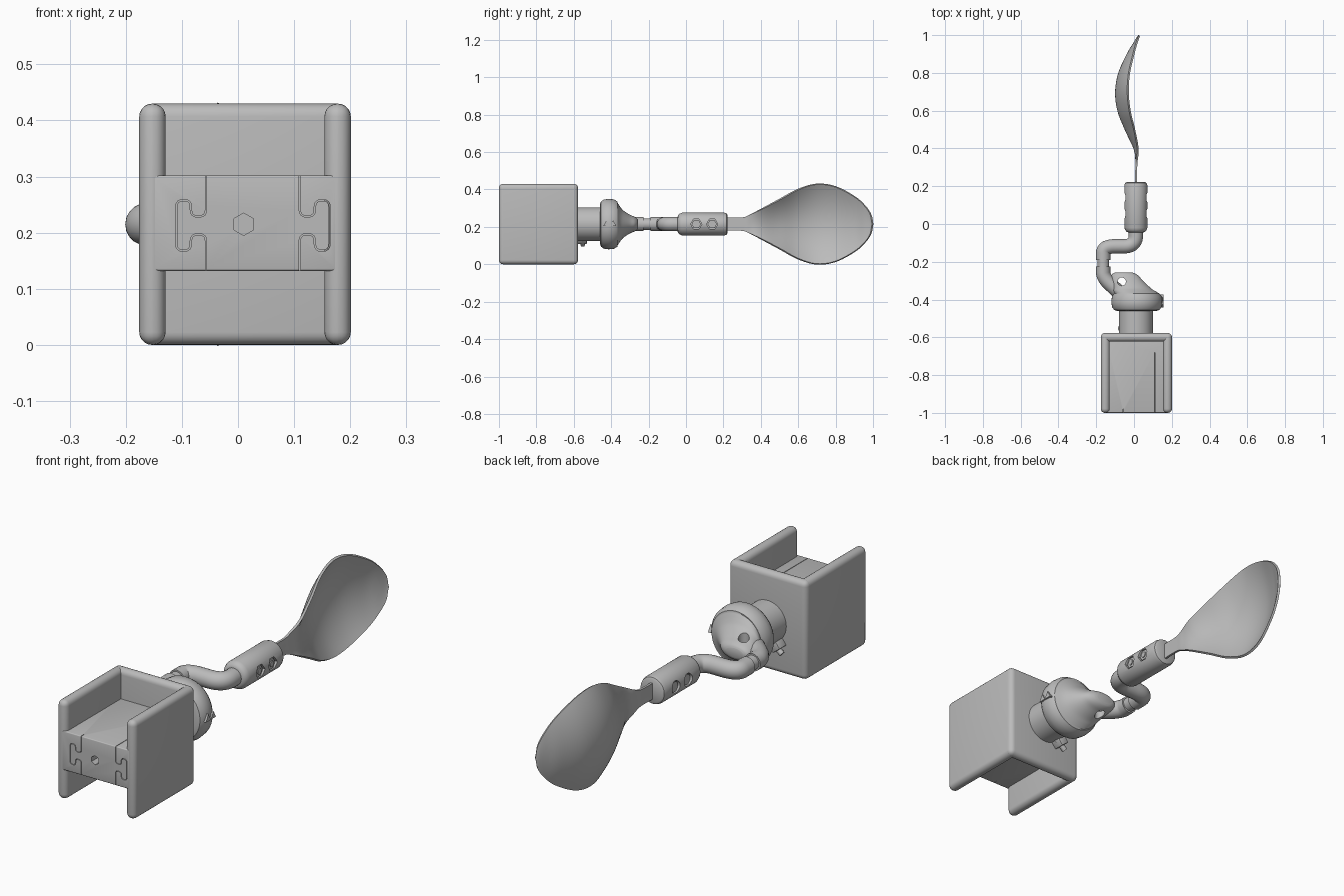
import bpy, bmesh, math
from mathutils import Vector

if "Cube" in bpy.data.objects:
    bpy.data.objects.remove(bpy.data.objects["Cube"], do_unlink=True)

grey = bpy.data.materials.new("plain_grey")
grey.use_nodes = True
GREY = (0.5, 0.5, 0.5, 1)
grey.diffuse_color = GREY
grey.node_tree.nodes["Principled BSDF"].inputs["Base Color"].default_value = GREY

CX, CZ = 0.01, 0.215   # main axis of the arm


def select(ob):
    bpy.ops.object.select_all(action='DESELECT')
    ob.select_set(True)
    bpy.context.view_layer.objects.active = ob


def from_bmesh(name, bm):
    bmesh.ops.recalc_face_normals(bm, faces=bm.faces)
    me = bpy.data.meshes.new(name)
    bm.to_mesh(me)
    bm.free()
    ob = bpy.data.objects.new(name, me)
    bpy.context.collection.objects.link(ob)
    me.materials.append(grey)
    return ob


def modify(ob, kind, **settings):
    mod = ob.modifiers.new(kind.lower(), kind)
    for key, value in settings.items():
        setattr(mod, key, value)
    select(ob)
    bpy.ops.object.modifier_apply(modifier=mod.name)


def smooth(ob, angle=35):
    select(ob)
    bpy.ops.object.shade_smooth_by_angle(angle=math.radians(angle))


def cut(ob, cutter):
    modify(ob, 'BOOLEAN', object=cutter, operation='DIFFERENCE', solver='EXACT')
    bpy.data.objects.remove(cutter, do_unlink=True)


def box(name, lo, hi, bevel, segments=5):
    bm = bmesh.new()
    bmesh.ops.create_cube(bm, size=1)
    for v in bm.verts:
        v.co = [l + (c + 0.5) * (h - l) for c, l, h in zip(v.co, lo, hi)]
    ob = from_bmesh(name, bm)
    modify(ob, 'BEVEL', width=bevel, segments=segments)
    smooth(ob)
    return ob


def rod(name, centre, radius, depth, axis, sides=32):
    turn = {'x': (0, math.pi / 2, 0), 'y': (math.pi / 2, 0, 0), 'z': (0, 0, 0)}[axis]
    bpy.ops.mesh.primitive_cylinder_add(vertices=sides, radius=radius, depth=depth,
                                        location=centre, rotation=turn)
    ob = bpy.context.object
    ob.name = name
    ob.data.materials.append(grey)
    smooth(ob)
    return ob


def loft(name, sections, sides=64):
    """Capped skin through ellipses (y, centre x, half width, half height)."""
    bm = bmesh.new()
    rings = []
    for y, cx, rx, rz in sections:
        angles = [2 * math.pi * i / sides for i in range(sides)]
        rings.append([bm.verts.new((cx + rx * math.cos(a), y, CZ + rz * math.sin(a))) for a in angles])
    for a, b in zip(rings, rings[1:]):
        for i in range(sides):
            j = (i + 1) % sides
            bm.faces.new((a[i], a[j], b[j], b[i]))
    bm.faces.new(rings[0])
    bm.faces.new(rings[-1])
    ob = from_bmesh(name, bm)
    smooth(ob)
    return ob


def spline(rows, steps):
    """Smooth curve through rows of values."""
    pts = [Vector(r) for r in rows]
    pts = [2 * pts[0] - pts[1]] + pts + [2 * pts[-1] - pts[-2]]
    out = []
    for a, b, c, d in zip(pts, pts[1:], pts[2:], pts[3:]):
        for i in range(steps):
            t = i / steps
            out.append(0.5 * (2 * b + (c - a) * t + (2 * a - 5 * b + 4 * c - d) * t ** 2
                              + (3 * b - a - 3 * c + d) * t ** 3))
    return out + [pts[-2]]


def round_corners(points, radius, steps=10):
    pts = [Vector(p) for p in points]
    out = [pts[0]]
    for a, b, c in zip(pts, pts[1:], pts[2:]):
        p = b + (a - b).normalized() * min(radius, (a - b).length * 0.49)
        q = b + (c - b).normalized() * min(radius, (c - b).length * 0.49)
        for i in range(steps + 1):
            t = i / steps
            out.append(p * (1 - t) ** 2 + b * 2 * t * (1 - t) + q * t ** 2)
    return out + [pts[-1]]


def pipe(name, points, bend):
    cu = bpy.data.curves.new(name, 'CURVE')
    cu.dimensions = '3D'
    cu.bevel_depth, cu.bevel_resolution, cu.use_fill_caps = 0.038, 8, True
    path = round_corners([(x, y, CZ) for x, y in points], bend)
    sp = cu.splines.new('POLY')
    sp.points.add(len(path) - 1)
    for p, v in zip(sp.points, path):
        p.co = (*v, 1)
    ob = bpy.data.objects.new(name, cu)
    bpy.context.collection.objects.link(ob)
    cu.materials.append(grey)
    select(ob)
    bpy.ops.object.convert(target='MESH')
    smooth(bpy.context.object)


def seam_cutter(points, depth, half=0.0012):
    """Thin upright wall following a path of (x, z), used to cut a seam."""
    path = round_corners([(x, 0, z) for x, z in points], 0.012, 4)
    bm = bmesh.new()
    rings = []
    for i, p in enumerate(path):
        d = (path[min(i + 1, len(path) - 1)] - path[max(i - 1, 0)]).normalized()
        side = Vector((-d.z, 0, d.x)) * half
        rings.append([bm.verts.new((q.x, y, q.z)) for q, y in
                      ((p - side, -1.02), (p + side, -1.02), (p + side, depth), (p - side, depth))])
    for a, b in zip(rings, rings[1:]):
        for i in range(4):
            j = (i + 1) % 4
            bm.faces.new((a[i], a[j], b[j], b[i]))
    bm.faces.new(rings[0])
    bm.faces.new(rings[-1])
    return from_bmesh("seam_cutter", bm)


# Clamp housing: two side walls, a back wall and a bridge block
R = 0.0228
box("right_wall", (-0.176, -1, 0), (-0.129, -0.58, 0.43), R)
box("left_wall", (0.154, -1, 0), (0.201, -0.58, 0.43), R)
box("back_wall", (-0.176, -0.623, 0), (0.201, -0.577, 0.43), R)
bridge = box("bridge_block", (-0.152, -0.9995, 0.132), (0.177, -0.6, 0.302), 0.004, 3)
cut(bridge, rod("hex_cutter", (CX, -1, CZ), 0.02, 0.2, 'y', 6))
for x, out, depth in ((-0.057, -1, -0.98), (0.11, 1, -0.68)):
    half = [(0, 0.1), (0, 0.014), (0.027, 0.014), (0.027, 0.043), (0.053, 0.043)]
    path = [(x + out * u, CZ + v) for u, v in half]
    path += [(x + out * u, CZ - 0.004 - v) for u, v in reversed(half)]
    cut(bridge, seam_cutter(path, depth))
smooth(bridge)

# Neck with its locking lug
loft("neck", [(y, CX, 0.09, 0.09) for y in (-0.6, -0.44)])
lug = box("neck_lug", (-0.022, -0.578, -0.12), (0.022, -0.53, -0.07), 0.004, 2)
lug.location = (CX, 0, CZ)
lug.rotation_euler.y = math.radians(38)
screw = rod("lug_screw", (-0.05, -0.552, 0.125), 0.012, 0.07, 'x', 16)
screw.rotation_euler.y = math.radians(90 - 38)

# Round hub whose dome narrows sideways into the arm
flange = [(-0.46, 0.015, 0.105), (-0.455, 0.015, 0.12), (-0.44, 0.015, 0.131), (-0.415, 0.015, 0.135),
          (-0.385, 0.015, 0.132), (-0.367, 0.013, 0.121)]
dome = [(-0.367, 0.013, 0.121, 0.116), (-0.352, -0.005, 0.111, 0.093), (-0.335, -0.018, 0.102, 0.073),
        (-0.3, -0.04, 0.086, 0.05), (-0.275, -0.048, 0.073, 0.039), (-0.262, -0.053, 0.058, 0.03),
        (-0.256, -0.055, 0.042, 0.02)]
hub = loft("hub", [(y, x, r, r) for y, x, r in flange] + spline(dome, 5))
cut(hub, rod("hole_cutter", (-0.065, -0.305, CZ), 0.022, 0.4, 'z'))
smooth(hub)

# Bow-tie pointer on the hub rim
for y, turn in ((-0.425, 0), (-0.39, math.pi)):
    tri = rod("pointer_half", (0.148, y, CZ), 0.02, 0.014, 'x', 3)
    tri.rotation_euler = (turn, math.pi / 2, 0)
    tri.rotation_euler.rotate_axis('Z', math.pi / 2)

# Cranked arm in two pieces with a narrow swivel between them
pipe("lower_arm", [(-0.07, -0.37), (-0.163, -0.285), (-0.163, -0.226)], 0.05)
rod("swivel_ring", (-0.163, -0.208, CZ), 0.031, 0.06, 'y')
pipe("upper_arm", [(-0.163, -0.19), (-0.163, -0.118), (CX, -0.118), (CX, 0)], 0.065)

# Grip with recessed nuts on one side and bolt heads on the other
grip_profile = [(-0.045, 0.038), (-0.042, 0.048), (-0.033, 0.056), (-0.02, 0.061),
                (0.205, 0.061), (0.217, 0.057), (0.222, 0.048)]
grip = loft("grip", [(y, CX, r, r) for y, r in grip_profile])
for y in (0.055, 0.14):
    cut(grip, rod("nut_cutter", (CX + 0.07, y, CZ), 0.03, 0.06, 'x', 6))
    cut(grip, rod("bolt_cutter", (CX - 0.07, y, CZ), 0.027, 0.06, 'x'))
    rod("nut", (CX + 0.043, y, CZ), 0.025, 0.02, 'x', 6)
    rod("bolt_head", (CX - 0.043, y, CZ), 0.022, 0.02, 'x')
    rod("bolt_shank", (CX + 0.04, y, CZ), 0.013, 0.034, 'x', 16)
smooth(grip)

# Spoon: stations along y hold half width, middle x and rim x
stations = [(0.2, 0.035, 0.01, 0.01), (0.3, 0.036, 0.012, 0.012), (0.34, 0.05, 0.012, 0.015),
            (0.4, 0.079, 0.002, 0.02), (0.5, 0.132, -0.044, 0.002), (0.6, 0.186, -0.083, -0.022),
            (0.7, 0.214, -0.095, -0.032), (0.8, 0.2, -0.078, -0.025), (0.9, 0.148, -0.033, -0.002),
            (0.955, 0.1, 0.0, 0.013), (0.987, 0.053, 0.019, 0.024), (0.998, 0.003, 0.028, 0.028)]
bm = bmesh.new()
COLS = 24
rows = []
for y, half, mid, rim in spline(stations, 6):
    steps = [2 * i / COLS - 1 for i in range(COLS + 1)]
    rows.append([bm.verts.new((mid + (rim - mid) * s * s, y, CZ + half * s)) for s in steps])
for a, b in zip(rows, rows[1:]):
    for i in range(COLS):
        bm.faces.new((a[i], a[i + 1], b[i + 1], b[i]))
spoon = from_bmesh("spoon", bm)
modify(spoon, 'SOLIDIFY', thickness=0.01, offset=0)
smooth(spoon, 50)
